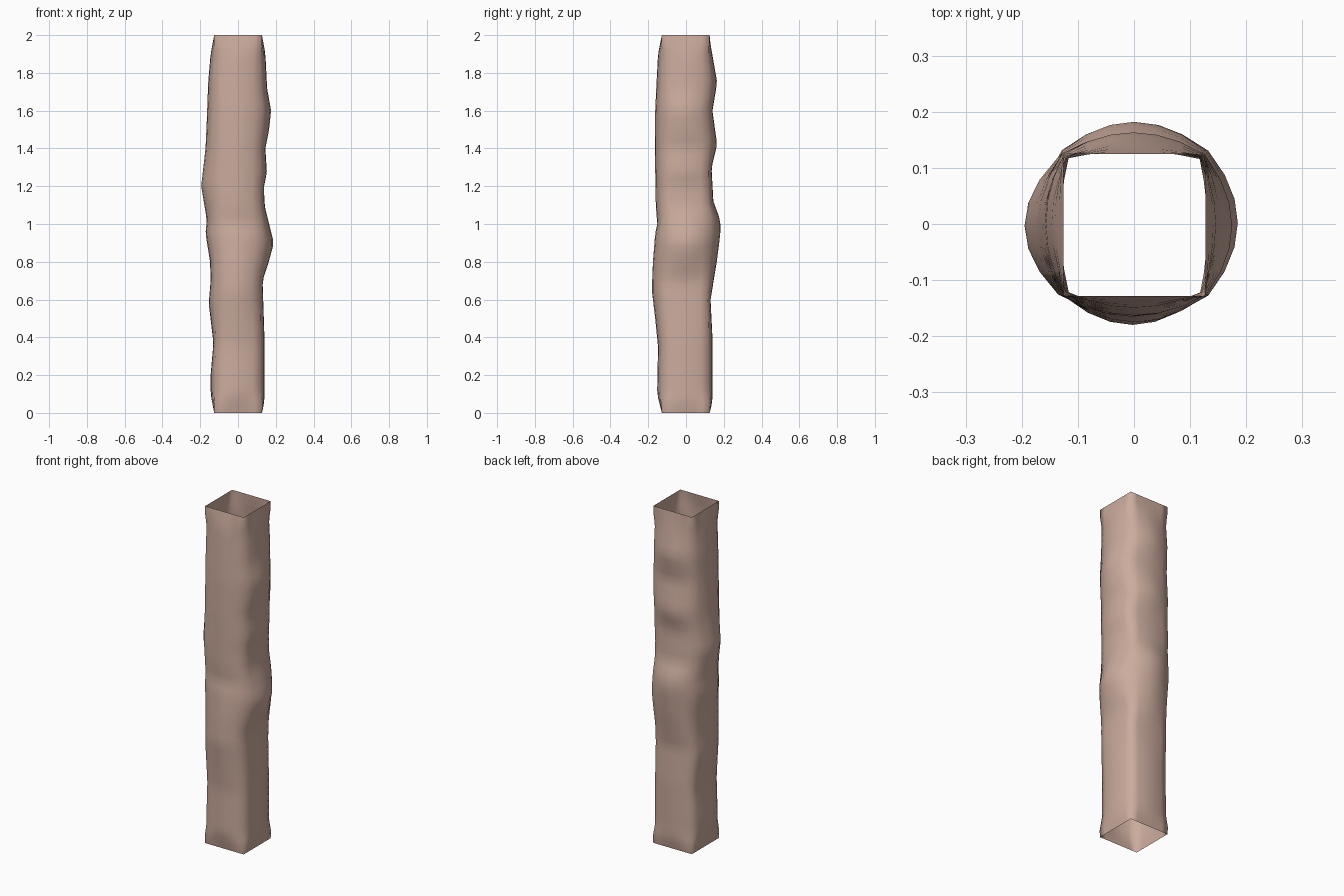
import bpy, bmesh
from mathutils import Vector

if "Cube" in bpy.data.objects:
    bpy.data.objects.remove(bpy.data.objects["Cube"])

# Bulge of each side as (height, distance from the axis)
SIDES = {
    (1, 0): [(0, .127), (.06, .14), (.4, .14), (.7, .13), (.8, .163), (.9, .19), (1, .165), (1.1, .14), (1.2, .138),
             (1.27, .153), (1.4, .145), (1.5, .165), (1.6, .175), (1.72, .154), (1.9, .145), (2, .127)],
    (0, 1): [(0, .125), (.06, .14), (.4, .14), (.6, .13), (.8, .163), (.95, .182), (1.02, .182), (1.12, .145),
             (1.3, .135), (1.42, .165), (1.6, .14), (1.75, .165), (1.95, .13), (2, .125)],
    (-1, 0): [(0, .126), (.1, .145), (.2, .145), (.37, .13), (.58, .155), (.7, .145), (.8, .148), (.95, .172),
              (1.02, .165), (1.2, .195), (1.4, .172), (1.55, .165), (1.75, .158), (1.9, .145), (2, .126)],
    (0, -1): [(0, .128), (.1, .153), (.35, .148), (.5, .163), (.65, .181), (.8, .175), (.95, .163), (1, .152),
              (1.1, .16), (1.4, .165), (1.6, .163), (1.75, .156), (1.9, .148), (2, .128)],
}
DIRS = list(SIDES)
ROWS, STEPS = 50, 6


def extent(side, z):
    pts = SIDES[side]
    for (a, u), (b, v) in zip(pts, pts[1:]):
        if z <= b:
            return u + (v - u) * (z - a) / (b - a)
    return pts[-1][1]


def ring(z):
    end = min(1, z / .1, (2 - z) / .1)          # square at both ends
    ext = [extent(d, z) for d in DIRS]
    edge = [e + end * (.122 + .3 * (e - .15) - e) for e in ext]
    corners = [Vector(DIRS[i]) * edge[i] + Vector(DIRS[i - 1]) * edge[i - 1] for i in range(4)]
    out = []
    for i in range(4):
        for k in range(STEPS):
            t = k / STEPS
            p = corners[i].lerp(corners[(i + 1) % 4], t)
            out.append(p + Vector(DIRS[i]) * (ext[i] - edge[i]) * 4 * t * (1 - t))
    return out


# Open, lumpy square tube
bm = bmesh.new()
rings = [[bm.verts.new((p.x, p.y, 2 * r / ROWS)) for p in ring(2 * r / ROWS)] for r in range(ROWS + 1)]
n = 4 * STEPS
for a, b in zip(rings, rings[1:]):
    for k in range(n):
        f = bm.faces.new((a[k], a[(k + 1) % n], b[(k + 1) % n], b[k]))
        f.smooth = True
mesh = bpy.data.meshes.new("trunk_tube")
bm.to_mesh(mesh)
bm.free()
tube = bpy.data.objects.new("trunk_tube", mesh)
bpy.context.collection.objects.link(tube)

# Single dusty pink-brown colour
mat = bpy.data.materials.new("dusty pink brown")
mat.diffuse_color = (.60, .41, .34, 1)
mat.use_nodes = True
mat.node_tree.nodes["Principled BSDF"].inputs["Base Color"].default_value = mat.diffuse_color
mesh.materials.append(mat)
